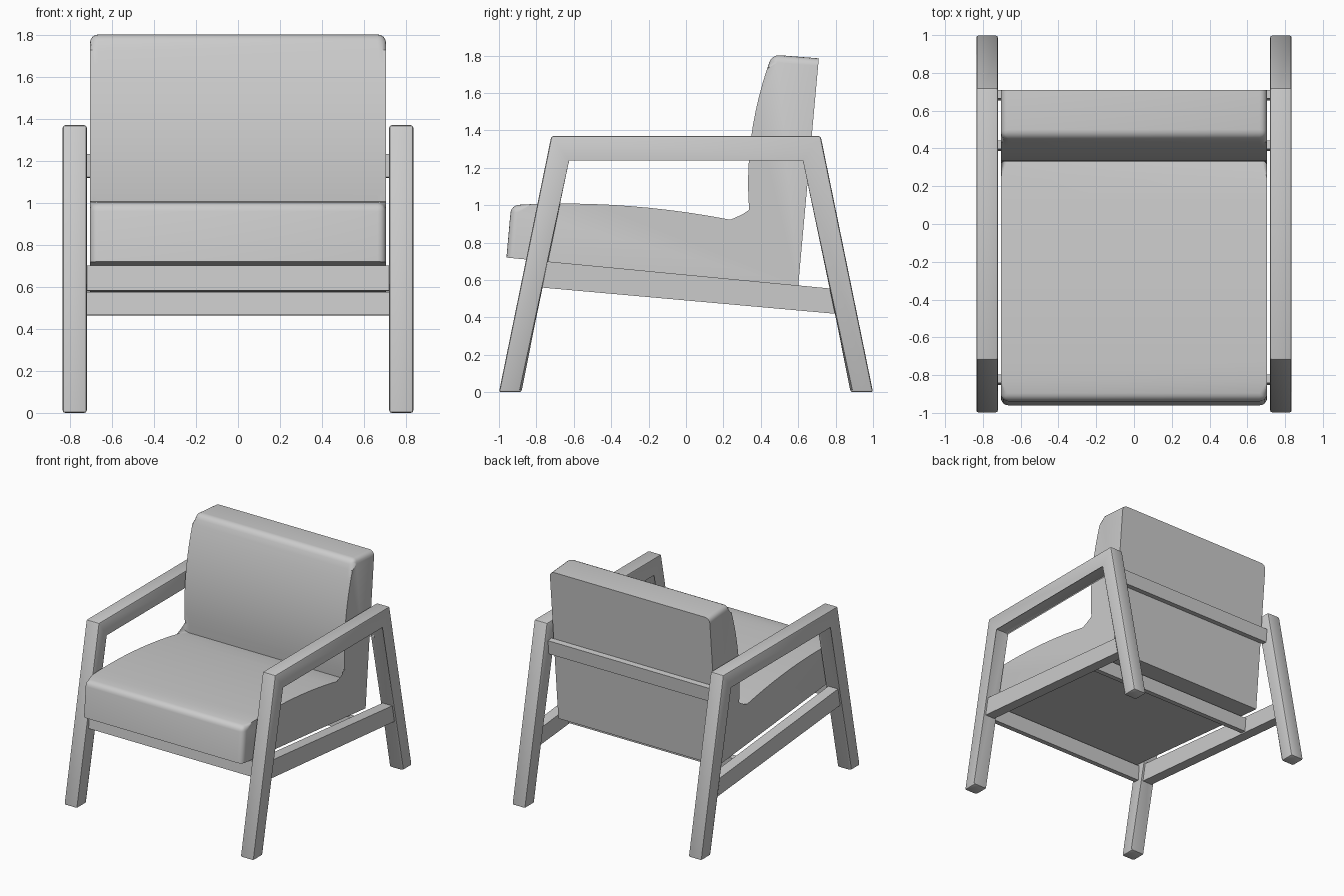
import bpy, bmesh, math
from mathutils import Matrix

cube = bpy.data.objects.get("Cube")
if cube:
    bpy.data.objects.remove(cube, do_unlink=True)

grey = bpy.data.materials.new("light grey")
grey.use_nodes = True
grey.diffuse_color = (0.6, 0.6, 0.6, 1)
grey.node_tree.nodes["Principled BSDF"].inputs["Base Color"].default_value = (0.6, 0.6, 0.6, 1)


def finish(name, bm):
    bmesh.ops.recalc_face_normals(bm, faces=bm.faces[:])
    mesh = bpy.data.meshes.new(name)
    bm.to_mesh(mesh)
    bm.free()
    mesh.materials.append(grey)
    obj = bpy.data.objects.new(name, mesh)
    bpy.context.collection.objects.link(obj)
    bpy.ops.object.select_all(action="DESELECT")
    obj.select_set(True)
    bpy.context.view_layer.objects.active = obj
    bpy.ops.object.shade_smooth_by_angle(angle=math.radians(35))
    return obj


def extrude_profile(points, x0, x1):
    """Side profile (y, z) swept from x0 to x1."""
    bm = bmesh.new()
    a = [bm.verts.new((x0, y, z)) for y, z in points]
    b = [bm.verts.new((x1, y, z)) for y, z in points]
    bm.faces.new(a)
    bm.faces.new(b[::-1])
    n = len(points)
    for i in range(n):
        j = (i + 1) % n
        bm.faces.new((a[i], b[i], b[j], a[j]))
    bm.edges.index_update()
    return bm, a, b


def bezier(p, c, q, steps=12):
    ts = [i / steps for i in range(steps + 1)]
    return [tuple((1 - t) ** 2 * p[k] + 2 * t * (1 - t) * c[k] + t * t * q[k] for k in (0, 1))
            for t in ts]


# Upholstered body: domed seat and curved backrest in one piece
seat_top = bezier((-0.935, 1.0), (-0.30, 1.04), (0.345, 0.90))
back_front = bezier((0.345, 0.90), (0.291, 1.35), (0.46, 1.805))
profile = [(-0.96, 0.72)] + seat_top + back_front[1:] + [(0.71, 1.785), (0.60, 0.57)]
bm, a, b = extrude_profile(profile, -0.705, 0.705)
rim_end = len(profile) - 2          # padded rim runs from seat front to top of back
soft = [bm.edges.get((s[i], s[i + 1])) for s in (a, b) for i in range(rim_end)]
soft += [bm.edges.get((a[i], b[i])) for i in (1, rim_end - 1)]
bmesh.ops.bevel(bm, geom=soft, offset=0.04, segments=4, profile=0.5, affect="EDGES")
finish("cushion", bm)

# Side frames: splayed legs joined by the armrest
half = [(1.0, 0), (0.72, 1.37), (0.635, 1.25), (0.88, 0)]
frame = [(-half[0][0], 0), (-half[1][0], half[1][1]), half[1], half[0],
         half[3], half[2], (-half[2][0], half[2][1]), (-half[3][0], 0)]
rail = [(-0.80, 0.705), (0.82, 0.55), (0.85, 0.415), (-0.83, 0.565)]
for side, sign in (("left", 1), ("right", -1)):
    bm, a, b = extrude_profile(frame, sign * 0.72, sign * 0.835)
    bmesh.ops.bevel(bm, geom=bm.edges[:], offset=0.012, segments=2, profile=0.5, affect="EDGES")
    finish(side + "_leg_and_arm_frame", bm)
    bm, a, b = extrude_profile(rail, sign * 0.735, sign * 0.82)
    finish(side + "_side_rail", bm)

# Cross rails, tilted with the seat
tilt = math.radians(-5.3)
for name, y, z, height in (("front_cross_rail", -0.825, 0.64, 0.12),
                           ("rear_cross_rail", 0.415, 0.52, 0.11),
                           ("backrest_cross_rail", 0.682, 1.175, 0.11)):
    bm = bmesh.new()
    bmesh.ops.create_cube(bm, size=1, matrix=Matrix.Translation((0, y, z))
                          @ Matrix.Rotation(tilt, 4, "X")
                          @ Matrix.Diagonal((1.48, 0.045, height, 1)))
    finish(name, bm)
